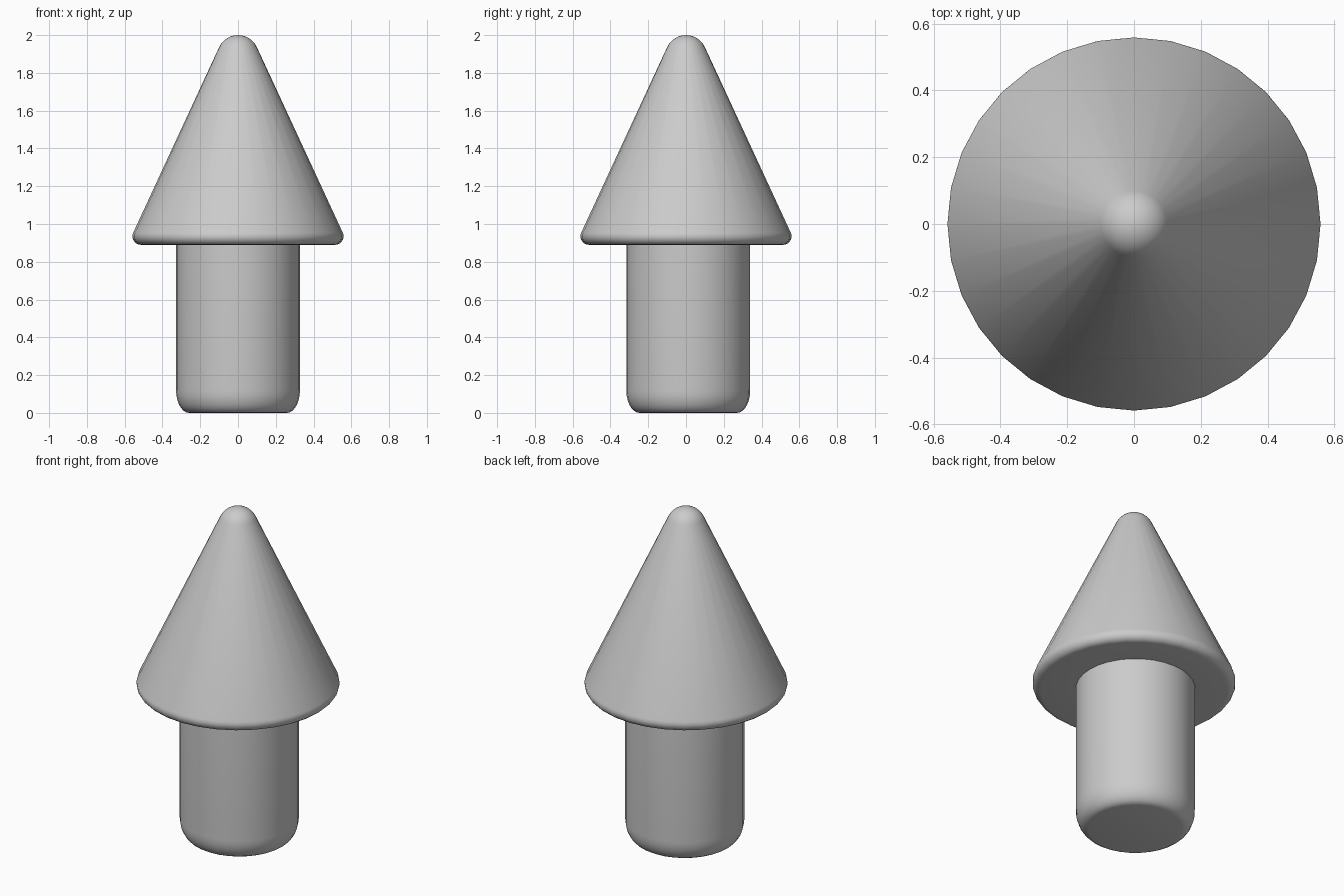
import bpy, bmesh, math

if "Cube" in bpy.data.objects:
    bpy.data.objects.remove(bpy.data.objects["Cube"])

SIDES = 32
STEM_Y = 0.012  # the stem sits slightly behind the cone axis


def arc(cx, cz, rx, rz, start, end, steps):
    """Points of an elliptical arc, angles in degrees from +x."""
    pts = []
    for i in range(steps + 1):
        a = math.radians(start + (end - start) * i / steps)
        pts.append((cx + rx * math.cos(a), cz + rz * math.sin(a)))
    return pts


# Profile: rounded tip, cone side, rounded rim (radius, height)
cone = arc(0, 1.89, 0.11, 0.11, 90, 25, 7)[1:]
cone += arc(0.514, 0.935, 0.045, 0.045, 25, -90, 7)

# Profile: stem wall and rounded foot
stem = [(0.328, 0.89)] + arc(0.258, 0.12, 0.07, 0.12, 0, -90, 7)

rings = [(r, z, 0) for r, z in cone] + [(r, z, STEM_Y) for r, z in stem]

bm = bmesh.new()
loops = []
for r, z, y in rings:
    loops.append([bm.verts.new((r * math.cos(2 * math.pi * k / SIDES),
                                y + r * math.sin(2 * math.pi * k / SIDES), z))
                  for k in range(SIDES)])

# Walls between neighbouring rings
for a, b in zip(loops, loops[1:]):
    for k in range(SIDES):
        n = (k + 1) % SIDES
        bm.faces.new((a[k], b[k], b[n], a[n]))

# Tip fan and flat foot
tip = bm.verts.new((0, 0, 2))
for k in range(SIDES):
    bm.faces.new((tip, loops[0][k], loops[0][(k + 1) % SIDES]))
bm.faces.new(loops[-1])
bmesh.ops.recalc_face_normals(bm, faces=bm.faces)

mesh = bpy.data.meshes.new("cone_on_stem")
bm.to_mesh(mesh)
bm.free()
obj = bpy.data.objects.new("cone_on_stem", mesh)
bpy.context.collection.objects.link(obj)
bpy.context.view_layer.objects.active = obj
obj.select_set(True)
bpy.ops.object.shade_smooth_by_angle(angle=math.radians(40))
